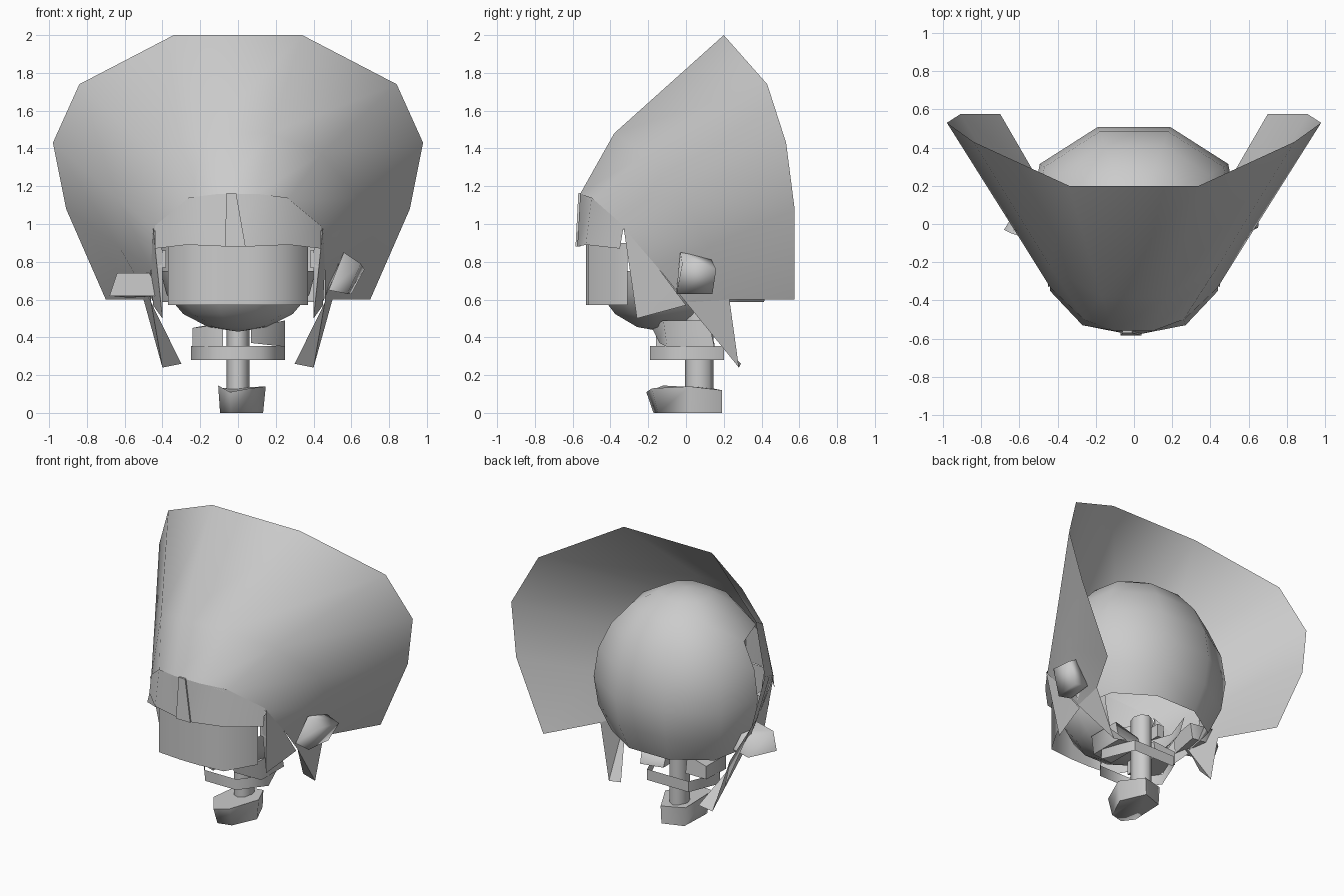
import bpy, bmesh, math

if "Cube" in bpy.data.objects:
    bpy.data.objects.remove(bpy.data.objects["Cube"])


def finish(name, verts, faces, angle=35):
    me = bpy.data.meshes.new(name)
    me.from_pydata([tuple(v) for v in verts], [], faces)
    bm = bmesh.new()
    bm.from_mesh(me)
    bmesh.ops.remove_doubles(bm, verts=bm.verts, dist=1e-4)
    bmesh.ops.recalc_face_normals(bm, faces=bm.faces)
    bm.to_mesh(me)
    bm.free()
    ob = bpy.data.objects.new(name, me)
    bpy.context.collection.objects.link(ob)
    bpy.ops.object.select_all(action='DESELECT')
    bpy.context.view_layer.objects.active = ob
    ob.select_set(True)
    bpy.ops.object.shade_smooth_by_angle(angle=math.radians(angle))
    return ob


def strips(name, rows, angle=50):
    """Skin a grid of points, row to row."""
    n = len(rows[0])
    faces = [(r * n + i, r * n + i + 1, (r + 1) * n + i + 1, (r + 1) * n + i)
             for r in range(len(rows) - 1) for i in range(n - 1)]
    return finish(name, [p for row in rows for p in row], faces, angle)


def flip(p):
    return (-p[0], p[1], p[2])


def both(half):
    """Mirror a half row so it runs from the left end to the right end."""
    return [flip(p) for p in reversed(half)] + list(half)


def ellipsoid(name, c, r, n, rings, keep, pinch=1.0):
    """Low-poly ellipsoid keeping only faces whose centre passes the test."""
    bm = bmesh.new()
    bmesh.ops.create_uvsphere(bm, u_segments=n, v_segments=rings, radius=1)
    ca, sa = math.cos(math.pi / n), math.sin(math.pi / n)
    for v in bm.verts:
        x, y, z = v.co
        px, py = x * ca - y * sa, x * sa + y * ca
        k = pinch if py < .1 else 1
        v.co = (c[0] + r[0] * px * k, c[1] + r[1] * py, c[2] + r[2] * z)
    drop = [f for f in bm.faces if not keep(f.calc_center_median())]
    bmesh.ops.delete(bm, geom=drop, context='FACES')
    bm.verts.index_update()
    verts = [v.co.copy() for v in bm.verts]
    faces = [[v.index for v in f.verts] for f in bm.faces]
    bm.free()
    return finish(name, verts, faces, 60)


def prism(name, bottom, top, angle=75):
    """Closed solid between two matching loops."""
    n = len(bottom)
    faces = [list(range(n))[::-1], list(range(n, 2 * n))]
    faces += [(i, (i + 1) % n, n + (i + 1) % n, n + i) for i in range(n)]
    return finish(name, list(bottom) + list(top), faces, angle)


# flared hood, from the brow edge to the outer rim
inner = [(.10, -.56, 1.16), (.26, -.50, 1.12), (.44, -.33, .97), (.46, -.15, .77), (.46, .0, .585)]
middle = [(.17, -.38, 1.48), (.44, -.22, 1.37), (.64, -.01, 1.14), (.63, .12, .88), (.50, .23, .60)]
outer = [(.34, .20, 2.0), (.84, .43, 1.74), (.98, .53, 1.43), (.91, .575, 1.08), (.70, .575, .60)]
strips("hood", [both(inner), both(middle), both(outer)], 60)

# hanging straps and cheek plates, both sides
for side, m in (("left", flip), ("right", tuple)):
    strap = [(.46, .0, .585), (.50, .23, .60), (.40, .28, .24), (.30, .29, .26)]
    finish(side + "_strap", [m(p) for p in strap], [(0, 1, 2), (0, 2, 3)], 70)
    cheek = [(.40, -.26, .50), (.45, .0, .57), (.46, -.15, .77), (.45, -.33, .98), (.40, -.31, .86)]
    finish(side + "_cheek", [m(p) for p in cheek], [(0, 1, 2), (0, 2, 3), (0, 3, 4)], 60)

# skull shell at the back
ellipsoid("skull", (0, 0, .96), (.61, .535, .635), 10, 10,
          lambda p: p.z > .59 and (p.y > .0 or (p.z > 1.15 and p.y > -.3 and abs(p.x) < .42)), .91)

# lower face
ellipsoid("lower_face", (0, -.12, .75), (.41, .38, .32), 10, 8,
          lambda p: p.z < .80 and p.y < .0)

# visor band
band = [(.07, -.53), (.25, -.515), (.37, -.31)]
strips("visor", [both([(x, y, z) for x, y in band]) for z in (.57, .90)], 60)

# brow plate and its centre crest
brow_low = [(.04, -.575, .88), (.27, -.53, .89), (.44, -.35, .87)]
brow_top = [(.10, -.56, 1.16), (.26, -.50, 1.14), (.44, -.33, .99)]
strips("brow", [both(brow_low), both(brow_top)], 60)
prism("crest", [(-.07, -.56, .88), (-.07, -.585, .88), (.04, -.585, .88), (.04, -.56, .88)],
      [(-.06, -.54, 1.165), (-.06, -.57, 1.165), (-.01, -.57, 1.165), (-.01, -.54, 1.165)], 30)

# neck post
ring = [(math.cos(a * math.pi / 4) * .06, .07 + math.sin(a * math.pi / 4) * .075) for a in range(8)]
prism("neck", [(x, y, .10) for x, y in ring], [(x, y, .62) for x, y in ring])

# foot block, narrower below and sloping at the front
foot = [(-.10, -.12, .145), (-.04, -.21, .11), (.06, -.18, .13), (.14, .02, .14), (.06, .19, .12), (-.09, .14, .13)]
prism("foot", [(x * .95, y if y > 0 else y * .82, 0) for x, y, z in foot],
      [(x * 1.05, y, z) for x, y, z in foot], 80)

# collar ring
lo = [(-.25, -.02), (-.12, -.19), (.12, -.19), (.25, -.02), (.16, .20), (-.16, .20)]
strips("collar", [[(x, y, z) for x, y in lo + lo[:1]] for z in (.28, .355)], 65)

# chin blocks above the collar
prism("chin_block_left", [(-.24, -.10, .35), (-.08, -.16, .35), (-.08, .12, .36), (-.24, .12, .36)],
      [(-.24, -.10, .45), (-.08, -.16, .47), (-.08, .10, .48), (-.24, .12, .45)])
prism("chin_block_right", [(.07, -.14, .37), (.25, -.10, .35), (.25, .15, .35), (.07, .15, .37)],
      [(.07, -.18, .45), (.25, -.12, .49), (.25, .12, .49), (.07, .12, .44)])

# side pods
prism("right_pod", [(.48, -.05, .65), (.58, -.05, .63), (.60, .14, .63), (.50, .14, .65)],
      [(.56, -.03, .85), (.65, -.02, .79), (.67, .16, .76), (.58, .13, .82)], 95)
prism("left_pod", [(-.68, -.03, .62), (-.44, -.12, .62), (-.40, .10, .62), (-.58, .14, .61)],
      [(-.64, -.05, .74), (-.43, -.12, .74), (-.40, .08, .74), (-.56, .11, .74)])

# small hinges beside the visor
for side, s in (("left", -1), ("right", 1)):
    a = [(s * x, y, .77) for x, y in ((.38, -.30), (.43, -.30), (.43, -.22), (.38, -.22))]
    prism(side + "_hinge", a, [(x, y, .86) for x, y, z in a], 30)
